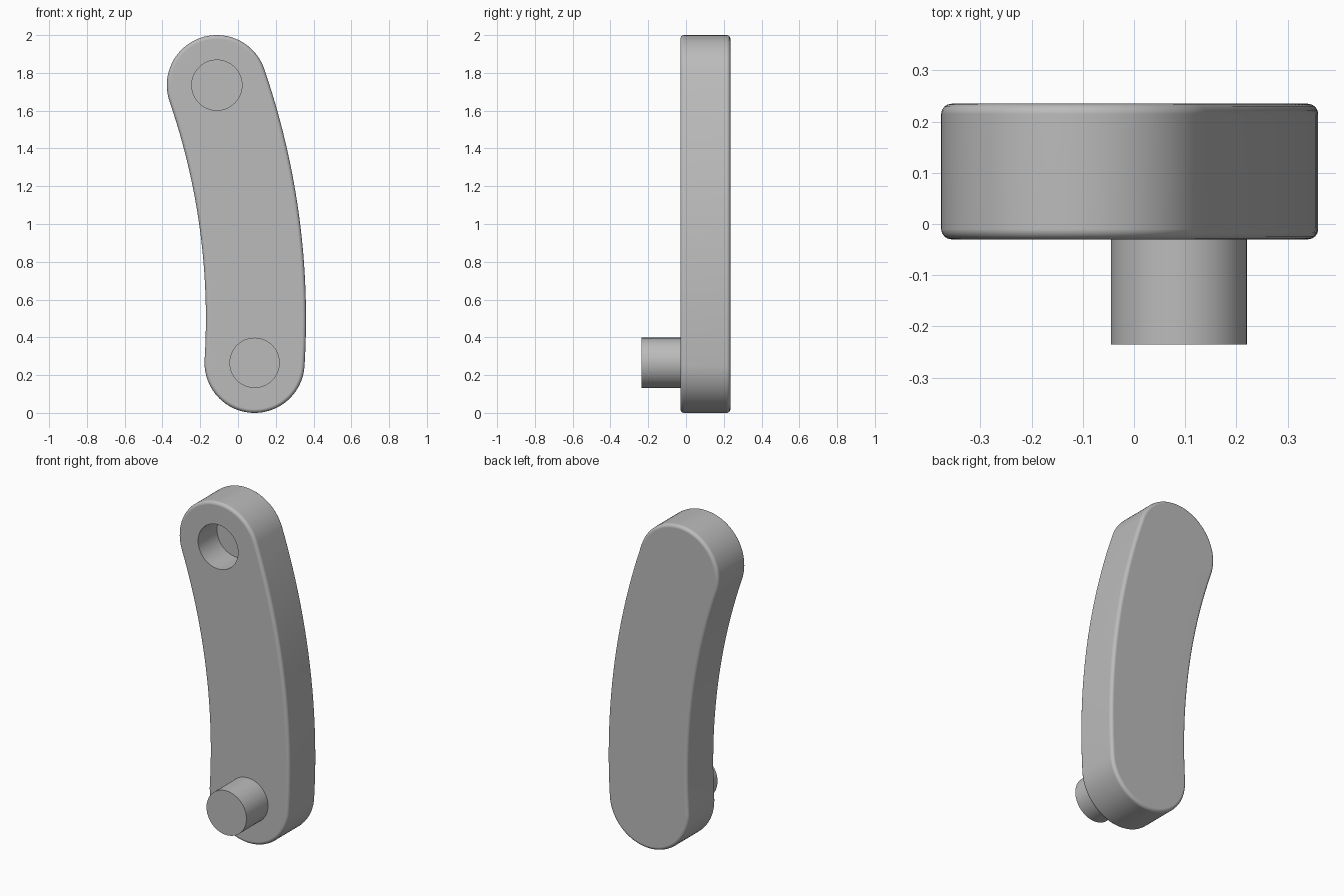
import bpy, bmesh, math
from mathutils import Vector, Matrix

cube = bpy.data.objects.get("Cube")
if cube:
    bpy.data.objects.remove(cube, do_unlink=True)

# One plain grey material
grey = bpy.data.materials.new("plain grey")
grey.use_nodes = True
colour = (0.5, 0.5, 0.5, 1)
grey.diffuse_color = colour
bsdf = grey.node_tree.nodes["Principled BSDF"]
bsdf.inputs["Base Color"].default_value = colour
bsdf.inputs["Roughness"].default_value = 0.6

FRONT, BACK = -0.03, 0.235
HALF_WIDTH, PIN_RADIUS = 0.265, 0.133
BEND_RADIUS = 3.79
BEND_CENTRE = Vector((0.095 - BEND_RADIUS, 0.5))
LOW_ANGLE = math.asin((HALF_WIDTH - 0.5) / BEND_RADIUS)
HIGH_ANGLE = math.asin((2 - HALF_WIDTH - 0.5) / BEND_RADIUS)


def arc(centre, radius, start, end, steps):
    """Points along an arc in the x-z plane."""
    angles = [start + (end - start) * i / steps for i in range(steps + 1)]
    return [centre + radius * Vector((math.cos(a), math.sin(a))) for a in angles]


def make_object(name, bm):
    bmesh.ops.recalc_face_normals(bm, faces=bm.faces)
    mesh = bpy.data.meshes.new(name)
    bm.to_mesh(mesh)
    bm.free()
    mesh.materials.append(grey)
    obj = bpy.data.objects.new(name, mesh)
    bpy.context.collection.objects.link(obj)
    return obj


def cylinder(name, centre, y0, y1):
    """Round pin lying along y."""
    bm = bmesh.new()
    place = Matrix.Translation((centre.x, (y0 + y1) / 2, centre.y)) @ Matrix.Rotation(math.pi / 2, 4, "X")
    bmesh.ops.create_cone(bm, cap_ends=True, segments=64, radius1=PIN_RADIUS,
                          radius2=PIN_RADIUS, depth=y1 - y0, matrix=place)
    return make_object(name, bm)


def select_only(obj):
    bpy.ops.object.select_all(action="DESELECT")
    obj.select_set(True)
    bpy.context.view_layer.objects.active = obj


low_end = arc(BEND_CENTRE, BEND_RADIUS, LOW_ANGLE, LOW_ANGLE, 1)[0]
high_end = arc(BEND_CENTRE, BEND_RADIUS, HIGH_ANGLE, HIGH_ANGLE, 1)[0]

# Curved link outline: outer side, top round, inner side, bottom round
outline = arc(BEND_CENTRE, BEND_RADIUS + HALF_WIDTH, LOW_ANGLE, HIGH_ANGLE, 24)[:-1]
outline += arc(high_end, HALF_WIDTH, HIGH_ANGLE, HIGH_ANGLE + math.pi, 40)[:-1]
outline += arc(BEND_CENTRE, BEND_RADIUS - HALF_WIDTH, HIGH_ANGLE, LOW_ANGLE, 24)[:-1]
outline += arc(low_end, HALF_WIDTH, LOW_ANGLE + math.pi, LOW_ANGLE + 2 * math.pi, 40)[:-1]

# Extrude the outline and round both rims
bm = bmesh.new()
face = bm.faces.new([bm.verts.new((p.x, FRONT, p.y)) for p in outline])
result = bmesh.ops.extrude_face_region(bm, geom=[face], use_keep_orig=True)
moved = [g for g in result["geom"] if isinstance(g, bmesh.types.BMVert)]
bmesh.ops.translate(bm, verts=moved, vec=(0, BACK - FRONT, 0))
bmesh.ops.recalc_face_normals(bm, faces=bm.faces)
rims = [e for e in bm.edges if abs(e.verts[0].co.y - e.verts[1].co.y) < 1e-5]
bmesh.ops.bevel(bm, geom=rims, offset=0.02, offset_type="OFFSET", segments=4,
                profile=0.5, affect="EDGES")
link = make_object("curved_link", bm)

# Blind socket at the top
cutter = cylinder("socket_cutter", high_end, FRONT - 0.1, FRONT + 0.18)
cutter.hide_render = True
cut = link.modifiers.new("socket", "BOOLEAN")
cut.operation, cut.solver, cut.object = "DIFFERENCE", "EXACT", cutter
select_only(link)
bpy.ops.object.modifier_apply(modifier=cut.name)
bpy.data.objects.remove(cutter, do_unlink=True)

# Peg at the bottom, seated slightly into the link
peg = cylinder("peg", low_end, -BACK, FRONT + 0.01)

for obj in (link, peg):
    select_only(obj)
    bpy.ops.object.shade_smooth_by_angle(angle=math.radians(35))
    weighted = obj.modifiers.new("clean_normals", "WEIGHTED_NORMAL")
    weighted.keep_sharp = True
